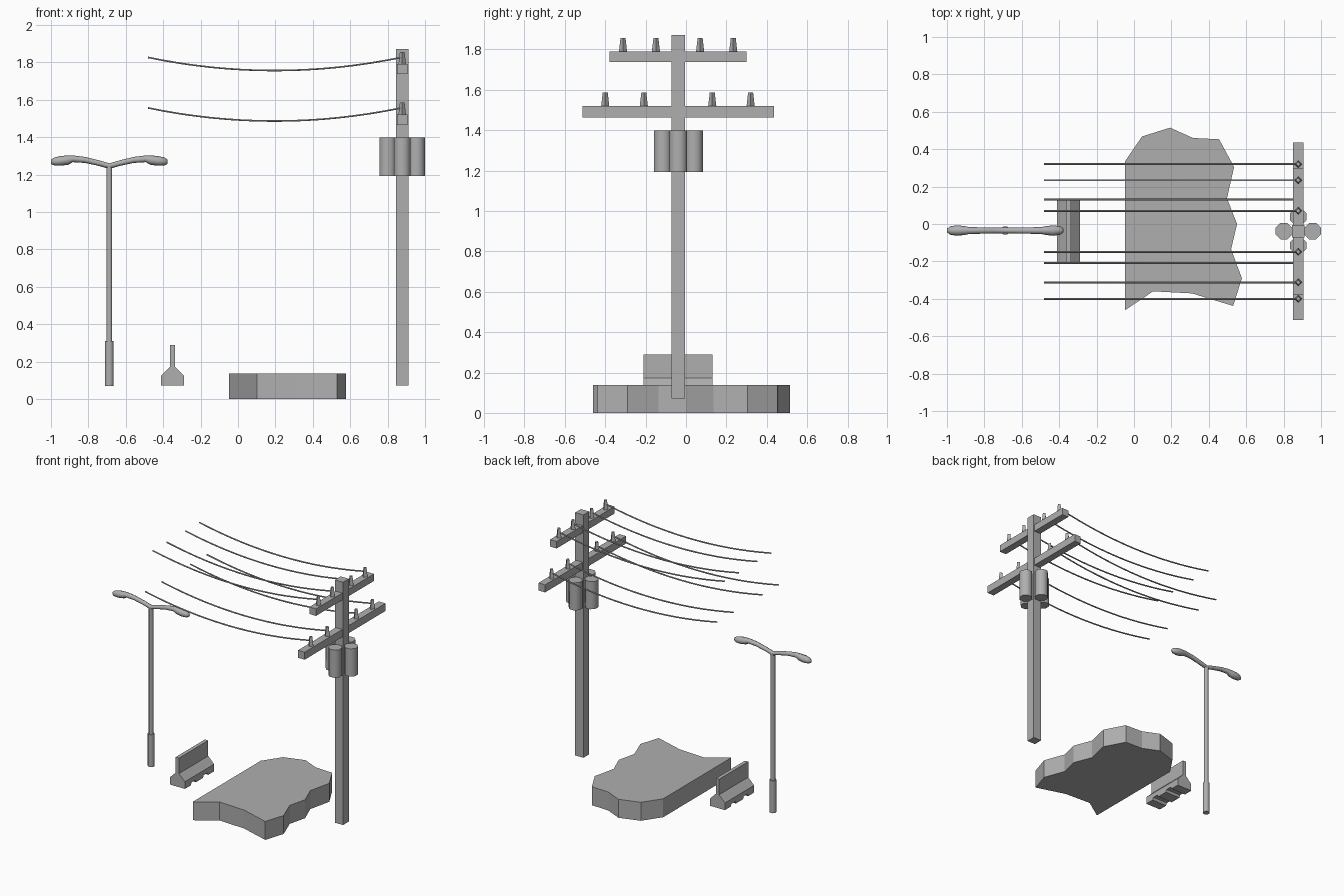
import bpy, bmesh, math

if "Cube" in bpy.data.objects:
    bpy.data.objects.remove(bpy.data.objects["Cube"])

# Shared dark grey
GREY = bpy.data.materials.new("dark_grey")
GREY.diffuse_color = (.43, .43, .43, 1)
GREY.use_nodes = True
GREY.node_tree.nodes["Principled BSDF"].inputs["Base Color"].default_value = GREY.diffuse_color

def make(name, bm, smooth=None):
    bmesh.ops.recalc_face_normals(bm, faces=bm.faces)
    me = bpy.data.meshes.new(name)
    bm.to_mesh(me)
    bm.free()
    me.materials.append(GREY)
    ob = bpy.data.objects.new(name, me)
    bpy.context.collection.objects.link(ob)
    if smooth:
        bpy.ops.object.select_all(action='DESELECT')
        ob.select_set(True)
        bpy.context.view_layer.objects.active = ob
        bpy.ops.object.shade_smooth_by_angle(angle=math.radians(smooth))
    return ob

def box(name, lo, hi):
    bm = bmesh.new()
    bmesh.ops.create_cube(bm, size=1)
    for v in bm.verts:
        v.co = [(a + b) / 2 + c * (b - a) for a, b, c in zip(lo, hi, v.co)]
    return make(name, bm)

def cone(name, x, y, z0, z1, r0, r1, n, turn=0, smooth=None):
    rings = [(z0, r0), (z1, r1)]
    return loft(name, [[(x + r * math.cos(turn + math.tau * i / n),
                         y + r * math.sin(turn + math.tau * i / n), z)
                        for i in range(n)] for z, r in rings], smooth)

def loft(name, rings, smooth=None):
    bm = bmesh.new()
    rv = [[bm.verts.new(p) for p in r] for r in rings]
    n = len(rv[0])
    for a, b in zip(rv, rv[1:]):
        for i in range(n):
            bm.faces.new((a[i], a[(i + 1) % n], b[(i + 1) % n], b[i]))
    bm.faces.new(rv[0])
    bm.faces.new(rv[-1])
    return make(name, bm, smooth)

# Utility pole
PX, PY = 0.878, -0.038
box("utility_pole", (PX - .0335, PY - .0335, .072), (PX + .0335, PY + .0335, 1.872))

# Crossarms with insulators and sagging wires
arms = [("upper", 1.738, 1.79, -.379, .300, (-.312, -.149, .070, .234)),
        ("lower", 1.464, 1.52, -.512, .435, (-.400, -.209, .130, .320))]
for tag, z0, z1, y0, y1, ys in arms:
    box(tag + "_crossarm", (PX - .027, y0, z0), (PX + .027, y1, z1))
    for i, y in enumerate(ys):
        cone(f"{tag}_insulator_{i}", PX, y, z1, z1 + .066, .02, .0125, 4)
        rings = []
        for k in range(17):
            t = k / 16
            x, z = -.48 + 1.352 * t, z1 + .036 - .07 * (1 - (2 * t - 1) ** 2)
            rings.append([(x, y + .005 * math.cos(math.tau * s / 6),
                           z + .005 * math.sin(math.tau * s / 6)) for s in range(6)])
        loft(f"{tag}_wire_{i}", rings, 70)

# Transformer cans around the pole
for i in range(4):
    a = i * math.pi / 2
    cone(f"transformer_{i}", PX + .077 * math.cos(a), PY + .077 * math.sin(a),
         1.193, 1.398, .0478, .0478, 8, math.pi / 8, 60)

# Ragged pavement slab
outline = [(-.048, .335), (.043, .468), (.193, .515), (.315, .46), (.455, .453),
           (.535, .305), (.497, .137), (.551, 0), (.519, -.135), (.577, -.29),
           (.53, -.438), (.31, -.371), (.102, -.36), (-.048, -.461)]
loft("pavement_slab", [[(x, y, z) for x, y in outline] for z in (0, .137)])

# Concrete road barrier with shallow notches cut through its foot
bx, by0, by1 = -.35, -.21, .132
half = [(.0615, .072), (.0615, .125), (.0135, .173), (.0135, .288)]
profile = half + [(-x, z) for x, z in reversed(half)]
barrier = loft("road_barrier", [[(bx + x, y, z) for x, z in profile] for y in (by0, by1)])
for i, f in enumerate((.29, .71)):
    yc = by0 + f * (by1 - by0)
    notch = [(-.036, .06), (.036, .06), (.022, .09), (-.022, .09)]
    cut = loft(f"notch_cutter_{i}", [[(bx + s, yc + y, z) for y, z in notch] for s in (-.1, .1)])
    cut.hide_render = True
    cut.hide_set(True)
    mod = barrier.modifiers.new("notch", 'BOOLEAN')
    mod.operation, mod.object, mod.solver = 'DIFFERENCE', cut, 'EXACT'
    bpy.context.view_layer.objects.active = barrier
    bpy.ops.object.modifier_apply(modifier=mod.name)
    bpy.data.objects.remove(cut)

# Street lamp: base, post and double arm with lamp heads
LX, LY = -.688, -.035
cone("lamp_base", LX, LY, .07, .31, .024, .024, 8, math.pi / 8, 60)
cone("lamp_post", LX, LY, .31, 1.245, .0165, .0165, 8, math.pi / 8, 60)
# distance from post, height, half width, half thickness
side = [(.06, 1.262, .016, .015), (.13, 1.278, .017, .016), (.195, 1.284, .019, .018),
        (.22, 1.277, .024, .025), (.26, 1.273, .028, .026), (.295, 1.270, .022, .021),
        (.311, 1.268, .01, .012)]
secs = [(-d, z, w, h) for d, z, w, h in reversed(side)] + [(0, 1.245, .016, .015)] + side
loft("lamp_arms_and_heads",
     [[(LX + d, LY + w * math.cos(math.tau * i / 8), z + h * math.sin(math.tau * i / 8))
       for i in range(8)] for d, z, w, h in secs], 60)
